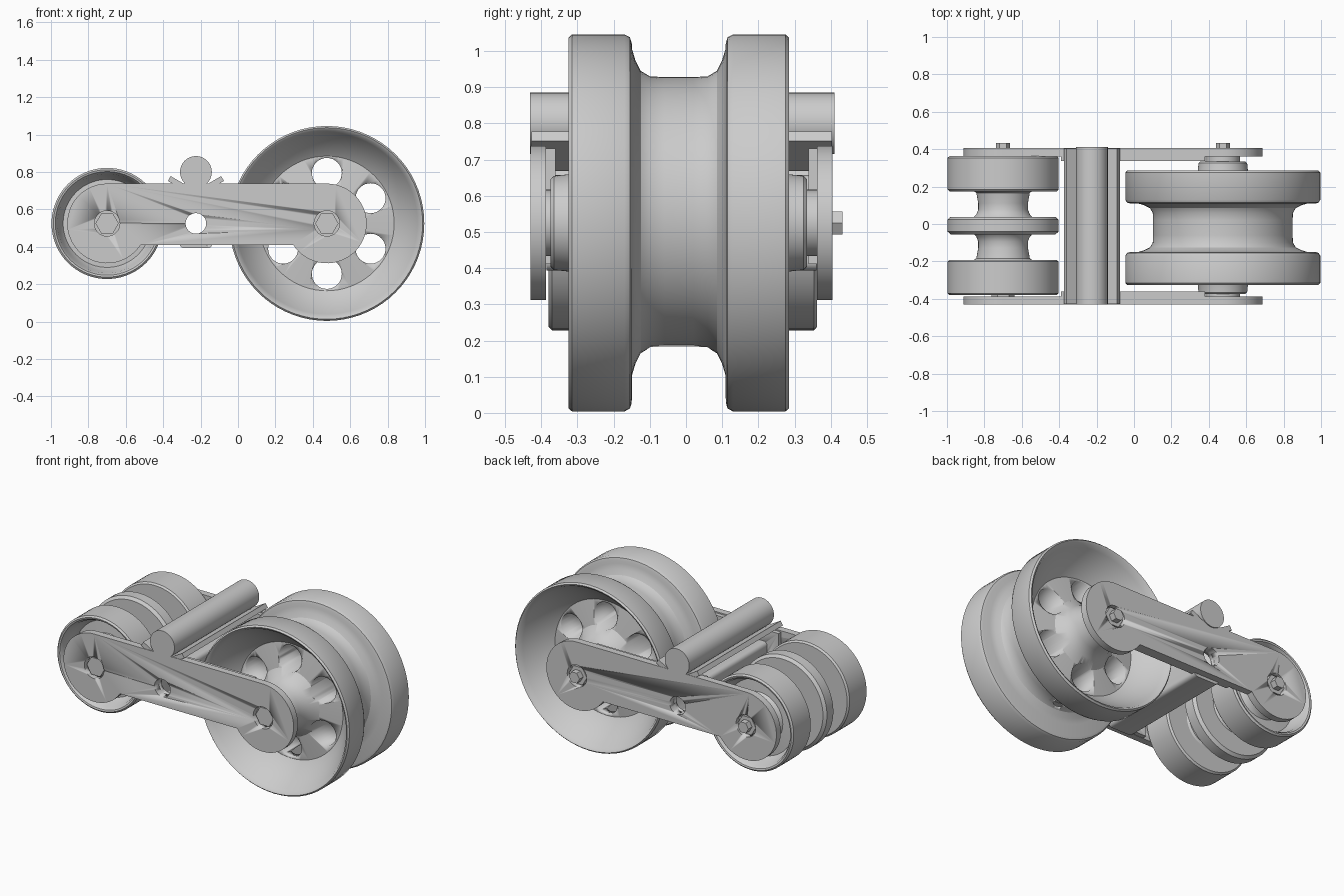
import bpy, bmesh
from math import sin, cos, radians, pi

if "Cube" in bpy.data.objects:
    bpy.data.objects.remove(bpy.data.objects["Cube"])

BIG, SMALL, MID = (0.475, 0.525), (-0.7, 0.525), (-0.225, 0.525)


def finish(name, bm, smooth=True):
    bmesh.ops.recalc_face_normals(bm, faces=bm.faces)
    me = bpy.data.meshes.new(name)
    bm.to_mesh(me)
    bm.free()
    ob = bpy.data.objects.new(name, me)
    bpy.context.collection.objects.link(ob)
    if smooth:
        bpy.ops.object.select_all(action='DESELECT')
        ob.select_set(True)
        bpy.context.view_layer.objects.active = ob
        bpy.ops.object.shade_smooth_by_angle(angle=radians(32))
    return ob


def add_prism(bm, pts, y0, y1):
    a = [bm.verts.new((x, y0, z)) for x, z in pts]
    b = [bm.verts.new((x, y1, z)) for x, z in pts]
    bm.faces.new(a)
    bm.faces.new(b[::-1])
    n = len(pts)
    for i in range(n):
        j = (i + 1) % n
        bm.faces.new((a[i], b[i], b[j], a[j]))


def prism(name, outlines, y0, y1):
    bm = bmesh.new()
    for pts in outlines:
        add_prism(bm, pts, y0, y1)
    return finish(name, bm)


def arc(c, r, a0, a1, n):
    return [(c[0] + r * cos(radians(a0 + (a1 - a0) * i / n)),
             c[1] + r * sin(radians(a0 + (a1 - a0) * i / n))) for i in range(n + 1)]


def circle(c, r, n=40):
    return arc(c, r, 0, 360, n)[:-1]


def rect(x0, x1, z0, z1, r=0.0):
    if not r:
        return [(x0, z0), (x1, z0), (x1, z1), (x0, z1)]
    return (arc((x1 - r, z1 - r), r, 0, 90, 4) + arc((x0 + r, z1 - r), r, 90, 180, 4)
            + arc((x0 + r, z0 + r), r, 180, 270, 4) + arc((x1 - r, z0 + r), r, 270, 360, 4))


def lathe(name, centre, mid_y, half, n=72):
    """Revolve a half profile (distance from mid plane, radius, z shift), mirrored in y."""
    prof = [(-t, r, s) for t, r, s in half] + half[::-1]
    bm = bmesh.new()
    rings = [[bm.verts.new((centre[0] + r * cos(2 * pi * i / n), mid_y + t,
                            centre[1] + s + r * sin(2 * pi * i / n))) for i in range(n)]
             for t, r, s in prof]
    for k, a in enumerate(rings):
        b = rings[(k + 1) % len(rings)]
        for i in range(n):
            j = (i + 1) % n
            bm.faces.new((a[i], a[j], b[j], b[i]))
    return finish(name, bm)


def cut(ob, cutter):
    m = ob.modifiers.new("cut", 'BOOLEAN')
    m.operation = 'DIFFERENCE'
    m.object = cutter
    cutter.hide_render = True
    cutter.hide_viewport = True


# large grooved wheel with six lightening holes (groove sits slightly high)
half = [(t, r, 0) for t, r in [
    (.355, .03), (.355, .12), (.345, .13), (.25, .14), (.19, .165), (.15, .21),
    (.13, .36), (.16, .40), (.22, .45), (.27, .485), (.298, .50), (.305, .512),
    (.295, .521), (.15, .521), (.135, .513), (.13, .497)]]
half += [(t, r, .03) for t, r in [(.129, .45), (.12, .42), (.105, .39), (.08, .375), (.04, .373)]]
big = lathe("large_wheel", BIG, -.02, half)
cut(big, prism("large_wheel_hole_cutter",
               [circle((BIG[0] + .27 * cos(radians(a)), BIG[1] + .27 * sin(radians(a))), .08, 32)
                for a in range(30, 390, 60)], -.5, .5))

# small triple-flange roller
lathe("small_wheel", SMALL, -.0085, [(t, r, 0) for t, r in [
    (.368, .03), (.368, .12), (.36, .13), (.30, .14), (.275, .16), (.27, .235), (.30, .255),
    (.35, .265), (.368, .277), (.371, .287), (.362, .297), (.193, .297), (.183, .287),
    (.183, .155), (.175, .143), (.12, .133), (.085, .133), (.06, .143), (.047, .155),
    (.047, .28), (.032, .297)]])

# side plates, liners and their hole cutter
outline = arc(SMALL, .213, 90, 327.3, 36) + arc(BIG, .213, 212.7, 450, 36)
holes = prism("plate_hole_cutter",
              [circle(SMALL, .068), circle(BIG, .068), circle(MID, .055)], -.6, .6)
for side, y0, y1, i0, i1 in (("front", -.43, -.387, -.387, -.36),
                             ("back", .362, .405, .338, .362)):
    cut(prism(side + "_side_plate", [outline], y0, y1), holes)
    cut(prism(side + "_liner", [rect(-.39, .38, .412, .73)], i0, i1), holes)

# hollow cross member between the plates
tube = prism("cross_tube", [rect(-.313, -.137, .393, .657, .025)], -.385, .36)
cut(tube, prism("cross_tube_cutter", [rect(-.293, -.157, .413, .637, .015)], -.5, .5))

# V-shaped trough and the rod resting in it
prism("v_trough", [[(-.375, .752), (-.36, .778), (-.225, .70), (-.09, .778),
                    (-.075, .752), (-.225, .668)]], -.427, .403)
prism("top_rod", [circle((-.225, .80), .085, 48)], -.431, .411)

# axles, spacers, hex heads and projecting stubs
for label, c in (("small", SMALL), ("large", BIG)):
    prism(label + "_axle", [circle(c, .05)], -.40, .38)
    prism(label + "_hex_nut", [circle(c, .062, 6)], -.415, .395)
    prism(label + "_axle_stub", [circle(c, .037, 6)], .39, .433)
for y0, y1 in ((-.387, -.37), (.33, .362)):
    prism("large_wheel_spacer", [circle(BIG, .092)], y0, y1)
